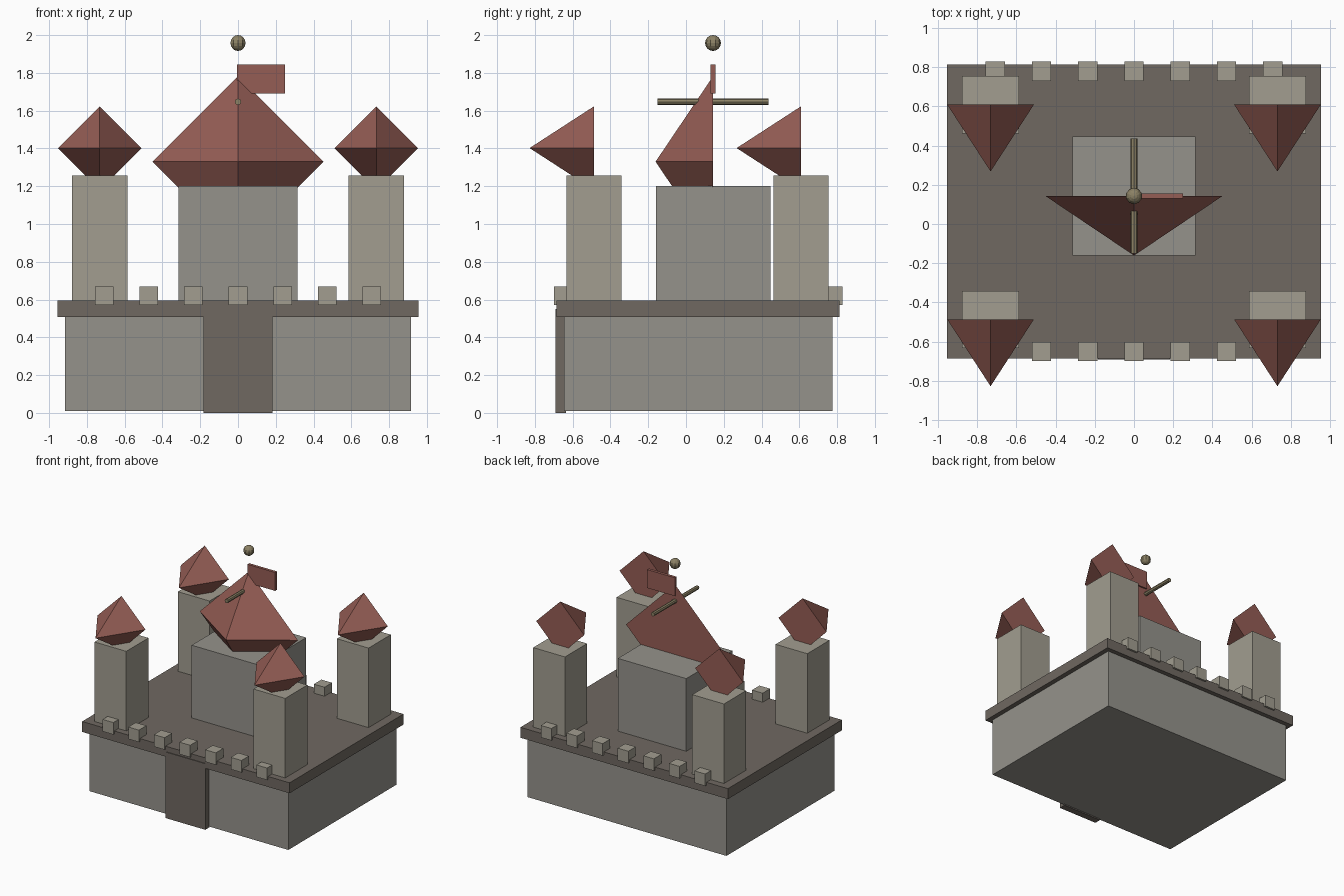
import bpy, math
from mathutils import Matrix

if "Cube" in bpy.data.objects:
    bpy.data.objects.remove(bpy.data.objects["Cube"])


def material(name, rgb):
    m = bpy.data.materials.new(name)
    m.diffuse_color = (*rgb, 1)
    m.use_nodes = True
    m.node_tree.nodes["Principled BSDF"].inputs["Base Color"].default_value = m.diffuse_color
    return m


STONE = material("stone", (0.30, 0.29, 0.26))
PALE = material("pale_stone", (0.36, 0.34, 0.28))
DARK = material("dark_stone", (0.16, 0.14, 0.12))
RED = material("roof_red", (0.30, 0.11, 0.09))
BRASS = material("brass", (0.26, 0.22, 0.13))


def finish(name, mat):
    ob = bpy.context.object
    ob.name = name
    ob.data.materials.append(mat)
    return ob


def box(name, x, y, z, mat):
    """Box from (min, max) pairs on each axis."""
    bpy.ops.mesh.primitive_cube_add(size=1)
    ob = finish(name, mat)
    size = [b - a for a, b in (x, y, z)]
    mid = [(a + b) / 2 for a, b in (x, y, z)]
    ob.data.transform(Matrix.Translation(mid) @ Matrix.Diagonal((*size, 1)))


def roof(name, x, y, z, radius, depth):
    """Four-sided pyramid lying with its point towards the front."""
    bpy.ops.mesh.primitive_cone_add(vertices=4, radius1=radius, depth=depth,
                                    location=(x, y - depth / 2, z),
                                    rotation=(math.pi / 2, 0, 0))
    finish(name, RED)


CY = 0.143  # keep centre

# Main block, overhanging deck and gate
box("main_block", (-0.915, 0.915), (-0.645, 0.775), (0.01, 0.55), STONE)
box("deck", (-0.955, 0.955), (-0.686, 0.813), (0.508, 0.595), DARK)
box("gate", (-0.183, 0.183), (-0.692, -0.635), (0, 0.55), DARK)

# Central keep with its roof
box("keep", (-0.315, 0.315), (-0.16, 0.447), (0.55, 1.2), STONE)
roof("keep_roof", 0, CY, 1.33, 0.452, 0.304)

# Corner towers with roofs
for x in (-0.732, 0.732):
    for y in (-0.487, 0.609):
        box("tower", (x - 0.146, x + 0.146), (y - 0.146, y + 0.146), (0.55, 1.257), PALE)
        roof("tower_roof", x, y, 1.402, 0.221, 0.341)

# Battlements along the front and back
for y in (-0.65, 0.78):
    for i in range(-3, 4):
        x = i * 0.236
        box("battlement", (x - 0.049, x + 0.049), (y - 0.049, y + 0.049), (0.57, 0.67), PALE)

# Pole, flag and finial ball
bpy.ops.mesh.primitive_cylinder_add(vertices=8, radius=0.017, depth=0.588,
                                    location=(0, CY, 1.647), rotation=(math.pi / 2, 0, 0))
finish("pole", BRASS)
box("flag", (-0.005, 0.25), (CY - 0.012, CY + 0.012), (1.692, 1.845), RED)
bpy.ops.mesh.primitive_uv_sphere_add(segments=10, ring_count=8, radius=0.042,
                                     location=(0, CY, 1.958))
finish("finial", BRASS)
